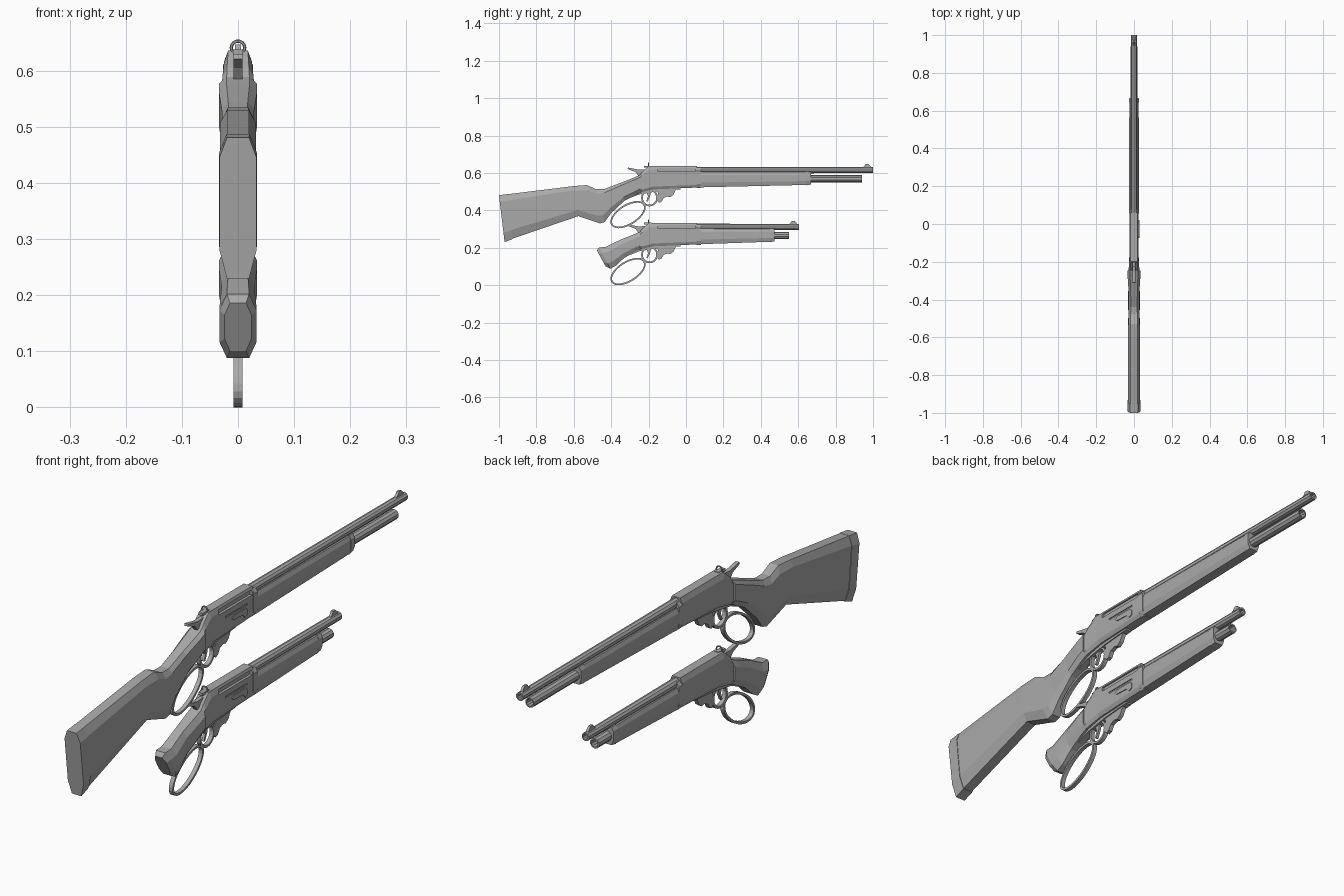
import bpy, bmesh, math
from mathutils import Vector

cube = bpy.data.objects.get("Cube")
if cube:
    bpy.data.objects.remove(cube)

grey = bpy.data.materials.new("plain grey")
grey.use_nodes = True
grey.diffuse_color = (0.4, 0.4, 0.4, 1)
grey.node_tree.nodes["Principled BSDF"].inputs["Base Color"].default_value = (0.4, 0.4, 0.4, 1)


def finish(name, bm, dz):
    """Turn a bmesh into a named object, moved up or down by dz."""
    bmesh.ops.translate(bm, verts=bm.verts, vec=(0, 0, dz))
    bmesh.ops.recalc_face_normals(bm, faces=bm.faces)
    mesh = bpy.data.meshes.new(name)
    bm.to_mesh(mesh)
    bm.free()
    mesh.materials.append(grey)
    obj = bpy.data.objects.new(name, mesh)
    bpy.context.collection.objects.link(obj)
    return obj


def loft(name, sections, dz, upper=0.14, lower=0.2, flat=0.6):
    """Chamfered body through sections of (top yz, bottom yz, half width)."""
    bm = bmesh.new()
    rings = []
    for top, bottom, w in sections:
        top, bottom = Vector((0, *top)), Vector((0, *bottom))
        half = [(0, w * flat), (upper, w), (1 - lower, w), (1, w * flat)]
        outline = half + [(t, -x) for t, x in reversed(half)]
        rings.append([bm.verts.new(top.lerp(bottom, t) + Vector((x, 0, 0))) for t, x in outline])
    for a, b in zip(rings, rings[1:]):
        for i in range(len(a)):
            j = (i + 1) % len(a)
            bm.faces.new((a[i], a[j], b[j], b[i]))
    bm.faces.new(rings[0])
    bm.faces.new(rings[-1])
    return finish(name, bm, dz)


def plate(name, points, w, dz, x=0):
    """Side profile of (y, z) points with half thickness w."""
    bm = bmesh.new()
    face = bm.faces.new([bm.verts.new((x - w, y, z)) for y, z in points])
    out = bmesh.ops.extrude_face_region(bm, geom=[face])["geom"]
    bmesh.ops.translate(bm, vec=(2 * w, 0, 0),
                        verts=[v for v in out if isinstance(v, bmesh.types.BMVert)])
    return finish(name, bm, dz)


def box(name, y0, y1, z0, z1, w, dz, x=0):
    return plate(name, [(y0, z0), (y1, z0), (y1, z1), (y0, z1)], w, dz, x)


def band(name, center, a, b, angle, thick, w, dz, sides=28):
    """Flat oval hoop lying in the side plane."""
    bm = bmesh.new()
    rings = []
    for i in range(sides):
        t = 2 * math.pi * i / sides
        ring = []
        for d, x in ((0, -w), (0, w), (thick, w), (thick, -w)):
            u, v = (a - d) * math.cos(t), (b - d) * math.sin(t)
            ring.append(bm.verts.new((x, center[0] + u * math.cos(angle) - v * math.sin(angle),
                                      center[1] + u * math.sin(angle) + v * math.cos(angle))))
        rings.append(ring)
    for a_ring, b_ring in zip(rings, rings[1:] + rings[:1]):
        for i in range(4):
            j = (i + 1) % 4
            bm.faces.new((a_ring[i], a_ring[j], b_ring[j], b_ring[i]))
    return finish(name, bm, dz)


def tube(name, y0, y1, z, r0, r1, dz, bore=0.65, sides=10):
    """Tapered tube along y with a hollow front end."""
    bm = bmesh.new()
    rows = []
    for y, r in ((y0, r0), (y1, r1), (y1, r1 * bore), (y1 - 0.04, r1 * bore)):
        rows.append([bm.verts.new((r * math.cos(2 * math.pi * (i + .5) / sides), y,
                                   z + r * math.sin(2 * math.pi * (i + .5) / sides)))
                     for i in range(sides)])
    for a, b in zip(rows, rows[1:]):
        for i in range(sides):
            j = (i + 1) % sides
            bm.faces.new((a[i], a[j], b[j], b[i]))
    bm.faces.new(rows[0])
    bm.faces.new(rows[-1])
    return finish(name, bm, dz)


def cut(target, cutter):
    cutter.hide_render = True
    cutter.hide_viewport = True
    cutter.display_type = 'WIRE'
    mod = target.modifiers.new("cut", 'BOOLEAN')
    mod.operation = 'DIFFERENCE'
    mod.solver = 'EXACT'
    mod.object = cutter


def rifle(kind, dz, barrel_end, tube_end, guard_end):
    def n(part):
        return kind + "_" + part

    # Receiver with ejection port and side slot
    receiver = loft(n("receiver"), [
        ((-.25, .585), (-.26, .492), .029), ((-.235, .605), (-.235, .498), .028),
        ((-.2, .636), (-.17, .512), .025), ((.06, .636), (.06, .522), .025)], dz, .17, .12, .7)
    cut(receiver, box(n("port_cutter"), -.15, .05, .608, .626, .012, dz, .027))
    cut(receiver, box(n("slot_cutter"), -.11, .02, .581, .587, .004, dz, .026))
    tube(n("bolt"), -.16, .03, .615, .013, .013, dz)
    plate(n("loading_gate"), [(-.075, .566), (-.06, .574), (.01, .574), (.02, .565),
                              (.02, .548), (.005, .54), (-.01, .555), (-.065, .557)], .002, dz, .026)
    loft(n("receiver_collar"), [((.055, .625), (.055, .52), .027),
                                ((.08, .625), (.08, .52), .027)], dz)

    # Barrel, magazine tube and fore-end
    tube(n("barrel"), .05, barrel_end, .615, .018, .016, dz)
    tube(n("magazine_tube"), .05, tube_end, .569, .019, .019, dz, .75)
    loft(n("fore_end"), [((.075, .606), (.075, .523), .026),
                         ((guard_end - .02, .604), (guard_end - .02, .536), .025)], dz, .2, .3, .75)
    loft(n("fore_end_cap"), [((guard_end - .025, .607), (guard_end - .025, .534), .026),
                             ((guard_end, .605), (guard_end, .538), .025)], dz, .2, .3, .7)

    # Sights
    s = barrel_end - .03
    plate(n("front_sight"), [(s - .03, .626), (s + .022, .626), (s + .015, .638),
                             (s + .005, .647), (s - .01, .647), (s - .015, .638)], .005, dz)
    box(n("rear_sight_base"), -.225, -.185, .628, .638, .009, dz)
    bpy.ops.mesh.primitive_torus_add(major_radius=.012, minor_radius=.003, major_segments=14,
                                     minor_segments=6, location=(0, -.2, .641 + dz),
                                     rotation=(math.pi / 2, 0, 0))
    ring = bpy.context.object
    ring.name = n("rear_sight_ring")
    ring.data.materials.append(grey)

    # Hammer and trigger
    plate(n("hammer"), [(-.215, .59), (-.215, .62), (-.255, .618), (-.31, .629), (-.312, .621),
                        (-.27, .605), (-.255, .585)], .008, dz)
    plate(n("trigger"), [(-.215, .505), (-.185, .505), (-.192, .475), (-.205, .447),
                         (-.212, .449), (-.203, .475)], .005, dz)

    # Lever with hand loop and trigger guard
    band(n("lever_loop"), (-.31, .377), .106, .055, math.radians(32), .009, .008, dz)
    band(n("trigger_guard"), (-.195, .467), .045, .046, 0, .009, .008, dz, 20)
    plate(n("lever_arm"), [(-.158, .455), (-.145, .44), (-.132, .445), (-.12, .466), (-.1, .474),
                           (-.085, .47), (-.068, .482), (-.055, .508), (-.04, .53),
                           (-.16, .53), (-.15, .49)], .008, dz)
    plate(n("lower_tang"), [(-.3, .465), (-.25, .485), (-.15, .502), (-.03, .512),
                            (-.03, .53), (-.25, .505)], .012, dz)


wrist = [((-.245, .59), (-.245, .495), .034), ((-.28, .575), (-.27, .483), .034),
         ((-.355, .545), (-.33, .45), .029)]

# Long gun with a full shoulder stock
rifle("long", 0, 1.0, .94, .667)
loft("long_stock", wrist + [
    ((-.44, .513), (-.4, .385), .028), ((-.48, .513), (-.435, .337), .029),
    ((-.53, .535), (-.46, .33), .03), ((-.6, .53), (-.575, .369), .032),
    ((-.955, .486), (-.93, .248), .032)], 0)
loft("long_butt_pad", [((-.953, .487), (-.928, .246), .034),
                       ((-1.0, .481), (-.97, .23), .033)], 0)

# Short gun with a cut-down grip
drop = -.304
rifle("short", drop, .605, .55, .473)
loft("short_grip", wrist + [
    ((-.43, .508), (-.375, .408), .033), ((-.465, .506), (-.404, .392), .033),
    ((-.477, .49), (-.43, .405), .024)], drop, .25, .25)
